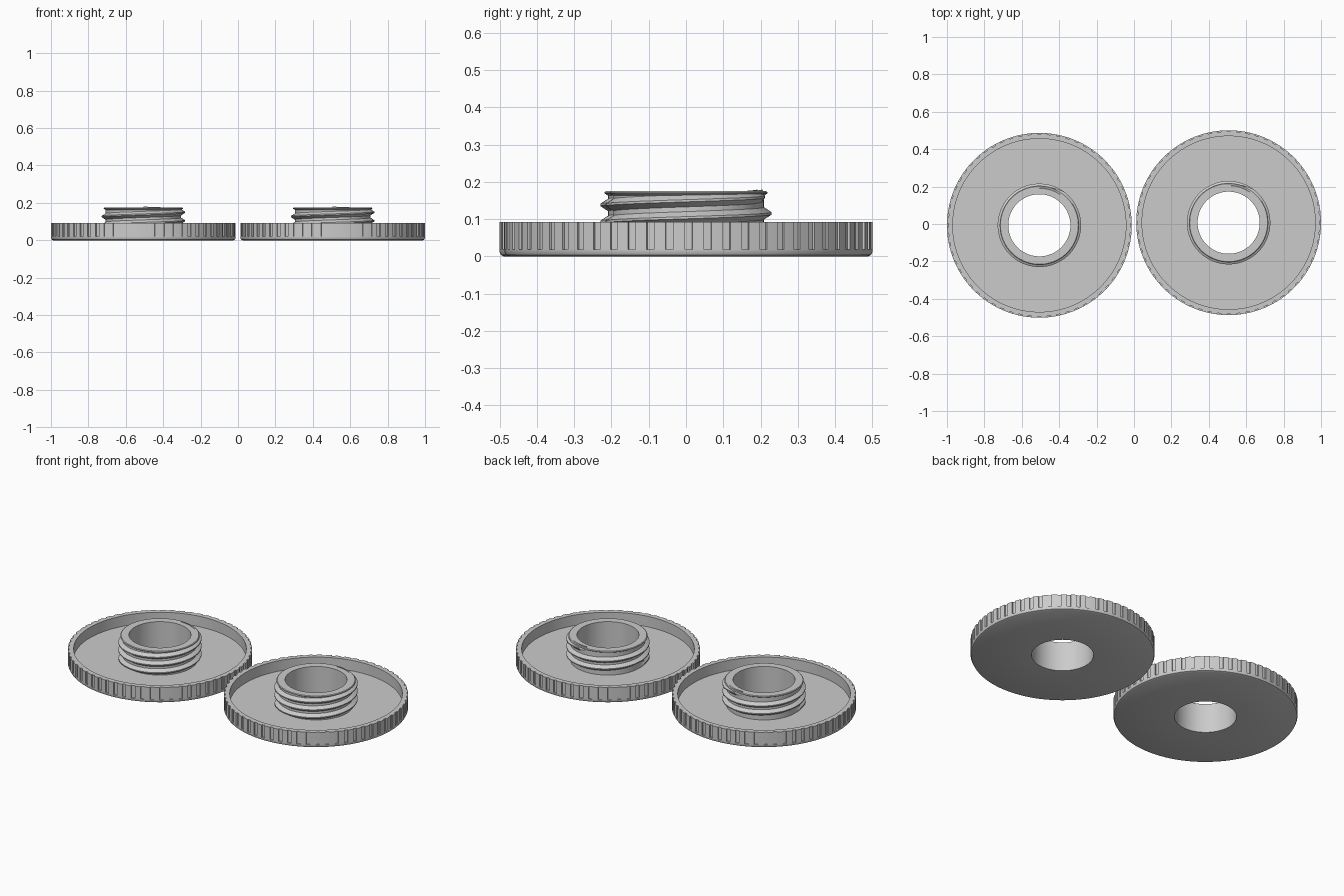
import bpy, bmesh, math

if "Cube" in bpy.data.objects:
    bpy.data.objects.remove(bpy.data.objects["Cube"])

R, DEPTH, TEETH = 0.494, 0.007, 60
HOLE, FLOOR, RIM_Z, TOP_Z = 0.166, 0.03, 0.092, 0.175
ROOT, CREST, PITCH = 0.202, 0.223, 0.0455

grey = bpy.data.materials.new("plain grey")
grey.diffuse_color = (0.6, 0.6, 0.6, 1)
grey.use_nodes = True
grey.node_tree.nodes["Principled BSDF"].inputs["Base Color"].default_value = grey.diffuse_color


def finish(bm, name, loc):
    bmesh.ops.remove_doubles(bm, verts=bm.verts, dist=1e-5)
    bmesh.ops.recalc_face_normals(bm, faces=bm.faces)
    me = bpy.data.meshes.new(name)
    bm.to_mesh(me)
    bm.free()
    me.materials.append(grey)
    ob = bpy.data.objects.new(name, me)
    bpy.context.collection.objects.link(ob)
    ob.location = loc
    bpy.ops.object.select_all(action='DESELECT')
    ob.select_set(True)
    bpy.context.view_layer.objects.active = ob
    bpy.ops.object.shade_smooth_by_angle(angle=math.radians(30))
    return ob


def skin(bm, rings, closed):
    """Join neighbouring closed profiles with faces."""
    rows = [[bm.verts.new(p) for p in ring] for ring in rings]
    for i in range(len(rows) if closed else len(rows) - 1):
        a, b = rows[i], rows[(i + 1) % len(rows)]
        for j in range(len(a)):
            k = (j + 1) % len(a)
            bm.faces.new((a[j], b[j], b[k], a[k]))
    return rows


def polar(r, a, z):
    return (r * math.cos(a), r * math.sin(a), z)


def lid(name, loc):
    # Dish with grooved rim, floor and threaded neck core
    stations = []
    half, step = 0.0095 / R, 2 * math.pi / TEETH
    for t in range(TEETH):
        c = t * step
        stations += [(c - half - 0.001, 0), (c - half, DEPTH), (c + half, DEPTH),
                     (c + half + 0.001, 0), (c + step / 2, 0)]
    rings = []
    for a, d in stations:
        profile = [(HOLE, 0), (R - 0.012, 0), (R - 0.004, 0.004), (R, 0.012),
                   (R, 0.019), (R - d, 0.0192), (R - d, RIM_Z),
                   (0.463, RIM_Z), (0.463, FLOOR), (ROOT, FLOOR), (ROOT, 0.163),
                   (0.212, 0.169), (0.212, 0.172), (0.208, TOP_Z), (HOLE, TOP_Z)]
        rings.append([polar(r, a, z) for r, z in profile])
    bm = bmesh.new()
    skin(bm, rings, True)
    finish(bm, name, loc)


def thread(name, loc):
    # Right-handed helical ridge, tapering into the neck at both ends
    per_turn, turns = 96, 2.75
    n = int(per_turn * turns)
    z_end = 0.161
    rings = []
    for i in range(n + 1):
        a = math.pi / 2 + (i - n) * 2 * math.pi / per_turn
        z = z_end + (i - n) * PITCH / per_turn
        fade = min(1, i / 10, (n - i) / 10)
        crest = ROOT + (CREST - ROOT) * max(fade, 0.02)
        rings.append([polar(r, a, z + dz) for r, dz in
                      ((ROOT - 0.004, -0.019), (crest, -0.003),
                       (crest, 0.003), (ROOT - 0.004, 0.019))])
    bm = bmesh.new()
    rows = skin(bm, rings, False)
    bm.faces.new(rows[0])
    bm.faces.new(rows[-1])
    finish(bm, name, loc)


for side, s in (("left", -1), ("right", 1)):
    centre = (s * 0.506, s * 0.007, 0)
    lid(side + "_grooved_lid", centre)
    thread(side + "_neck_thread", centre)
